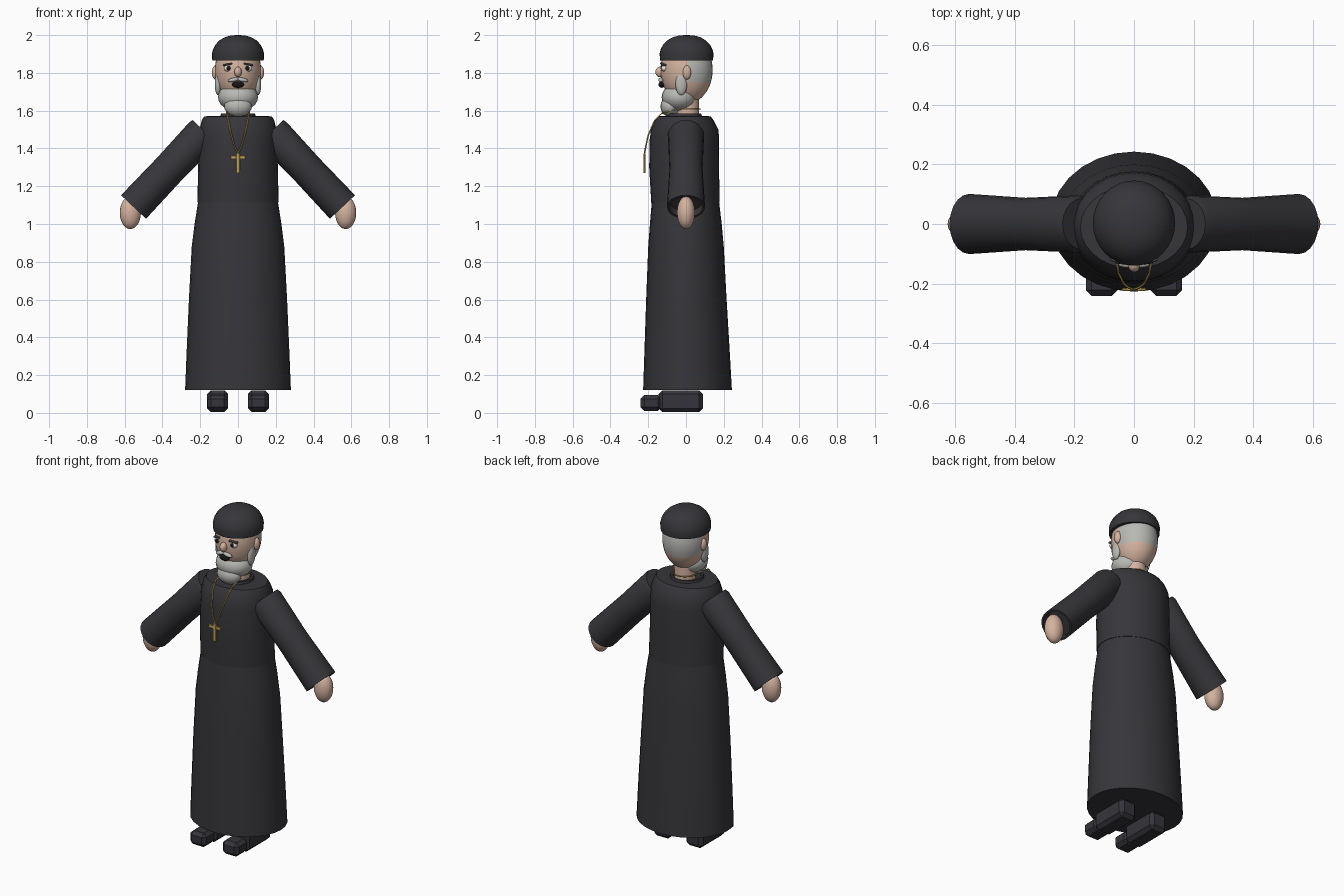
import bpy, bmesh, math
from mathutils import Vector, Matrix

if "Cube" in bpy.data.objects:
    bpy.data.objects.remove(bpy.data.objects["Cube"])


def material(name, rgb):
    m = bpy.data.materials.new(name)
    m.diffuse_color = (*rgb, 1)
    m.use_nodes = True
    m.node_tree.nodes["Principled BSDF"].inputs["Base Color"].default_value = m.diffuse_color
    return m


ROBE = material("black cloth", (0.037, 0.037, 0.043))
SHOE = material("shoe leather", (0.034, 0.034, 0.043))
SKIN = material("skin", (0.66, 0.45, 0.35))
GREY = material("grey hair", (0.48, 0.48, 0.46))
BROW = material("dark grey hair", (0.12, 0.11, 0.10))
WHITE = material("eye white", (0.75, 0.75, 0.73))
DARK = material("black", (0.008, 0.008, 0.009))
GOLD = material("gold", (0.52, 0.37, 0.10))


def finish(bm, name, *mats, smooth=True, angle=40):
    bmesh.ops.recalc_face_normals(bm, faces=bm.faces)
    me = bpy.data.meshes.new(name)
    bm.to_mesh(me)
    bm.free()
    ob = bpy.data.objects.new(name, me)
    bpy.context.collection.objects.link(ob)
    for m in mats:
        me.materials.append(m)
    if smooth:
        bpy.ops.object.select_all(action='DESELECT')
        ob.select_set(True)
        bpy.context.view_layer.objects.active = ob
        bpy.ops.object.shade_smooth_by_angle(angle=math.radians(angle))
    return ob


def loft(name, rings, mat, n=28, matrix=Matrix()):
    """Skin of elliptical rings (height, x radius, y radius, y centre), capped at both ends."""
    bm = bmesh.new()
    loops = []
    for z, rx, ry, cy in rings:
        loops.append([bm.verts.new(matrix @ Vector((rx * math.cos(2 * math.pi * i / n),
                                                    cy + ry * math.sin(2 * math.pi * i / n), z)))
                      for i in range(n)])
    for a, b in zip(loops, loops[1:]):
        for i in range(n):
            j = (i + 1) % n
            bm.faces.new((a[i], a[j], b[j], b[i]))
    bm.faces.new(loops[0])
    bm.faces.new(loops[-1])
    return finish(bm, name, mat)


def ball_mesh(centre, radii, u=24, v=16, rot=Matrix()):
    bm = bmesh.new()
    bmesh.ops.create_uvsphere(bm, u_segments=u, v_segments=v, radius=1)
    bm.transform(Matrix.Translation(centre) @ rot @ Matrix.Diagonal((*radii, 1)))
    return bm


def ball(name, centre, radii, mat, rot=Matrix(), u=20, v=12):
    return finish(ball_mesh(centre, radii, u, v, rot), name, mat)


def box(name, centre, size, mat, bevel=0.0, rot=Matrix()):
    bm = bmesh.new()
    bmesh.ops.create_cube(bm, size=1)
    bm.transform(Matrix.Diagonal((*size, 1)))
    if bevel:
        bmesh.ops.bevel(bm, geom=bm.edges[:], offset=bevel, segments=1, affect='EDGES')
    bm.transform(Matrix.Translation(centre) @ rot)
    return finish(bm, name, mat, smooth=False)


def tube(name, points, radius, mat, cyclic=False):
    cu = bpy.data.curves.new(name, 'CURVE')
    cu.dimensions = '3D'
    cu.bevel_depth = radius
    cu.bevel_resolution = 1
    sp = cu.splines.new('POLY')
    sp.points.add(len(points) - 1)
    for p, co in zip(sp.points, points):
        p.co = (*co, 1)
    sp.use_cyclic_u = cyclic
    cu.materials.append(mat)
    ob = bpy.data.objects.new(name, cu)
    bpy.context.collection.objects.link(ob)
    return ob


# Robe
loft("skirt", [(0.12, 0.28, 0.235, 0.008), (0.3, 0.273, 0.227, 0.006), (0.6, 0.26, 0.213, 0.002),
               (0.88, 0.245, 0.2, 0), (1.0, 0.23, 0.19, -0.001), (1.12, 0.211, 0.178, -0.003)], ROBE)
loft("robe_top", [(1.115, 0.215, 0.181, -0.003), (1.3, 0.211, 0.185, -0.01), (1.45, 0.206, 0.184, -0.008),
                  (1.5, 0.204, 0.178, -0.007), (1.545, 0.193, 0.158, -0.009),
                  (1.57, 0.18, 0.14, -0.01), (1.573, 0.09, 0.09, -0.01)], ROBE)
loft("collar", [(1.56, 0.098, 0.098, -0.01), (1.585, 0.09, 0.09, -0.01), (1.585, 0.078, 0.078, -0.01),
                (1.575, 0.075, 0.075, -0.01)], ROBE)

# Arms, hands and shoes
for s, side in ((-1, "left"), (1, "right")):
    start, end = Vector((s * 0.176, 0, 1.49)), Vector((s * 0.553, 0, 1.09))
    axis = (end - start).normalized()
    across = Vector((0, 1, 0)).cross(axis)
    m = Matrix((across, (0, 1, 0), axis)).transposed().to_4x4()
    m.translation = start
    length = (end - start).length
    loft(side + "_sleeve", [(0, 0.088, 0.085, 0), (0.02, 0.093, 0.096, 0), (length * 0.5, 0.088, 0.088, 0),
                            (length, 0.091, 0.101, 0), (length, 0.08, 0.09, 0),
                            (length - 0.04, 0.075, 0.085, 0)], ROBE, 20, m)
    ball(side + "_hand", (s * 0.57, 0, 1.06), (0.056, 0.048, 0.087), SKIN)
    box(side + "_shoe_heel", (s * 0.108, -0.028, 0.062), (0.112, 0.235, 0.115), SHOE, 0.02)
    box(side + "_shoe_toe", (s * 0.108, -0.185, 0.052), (0.108, 0.112, 0.083), SHOE, 0.02)

# Neck and head, with grey hair on the back of the skull
loft("neck", [(1.55, 0.06, 0.06, 0.01), (1.7, 0.058, 0.058, 0.01)], SKIN, 20)
bm = ball_mesh((0, 0.003, 1.815), (0.122, 0.138, 0.178), 32, 24)
for co, no in (((0, 0, 1.75), (0, 0, 1)), ((0, 0.015, 0), (0, 1, 0))):
    bmesh.ops.bisect_plane(bm, geom=bm.verts[:] + bm.edges[:] + bm.faces[:], plane_co=co, plane_no=no)
for f in bm.faces:
    c = f.calc_center_median()
    f.material_index = 1 if c.z > 1.75 and c.y > 0.015 else 0
finish(bm, "head", SKIN, GREY)

# Cap
loft("cap", [(1.866, 0.136, 0.14, 0.003), (1.9, 0.138, 0.143, 0.003), (1.925, 0.132, 0.137, 0.003),
             (1.95, 0.119, 0.124, 0.003), (1.972, 0.098, 0.102, 0.003), (1.988, 0.072, 0.075, 0.003),
             (1.997, 0.042, 0.044, 0.003), (2.0, 0.01, 0.01, 0.003)], ROBE, 32)

# Beard and face
ball("beard", (0, -0.035, 1.672), (0.106, 0.094, 0.076), GREY)
ball("beard_tip", (0, -0.085, 1.622), (0.073, 0.05, 0.055), GREY)
ball("mouth", (0, -0.128, 1.738), (0.032, 0.018, 0.017), DARK)
ball("nose", (0, -0.137, 1.805), (0.02, 0.025, 0.028), SKIN)
for s, side in ((-1, "left"), (1, "right")):
    tilt = Matrix.Rotation(s * 0.2, 4, 'Y')
    ball(side + "_moustache", (s * 0.024, -0.133, 1.763), (0.03, 0.014, 0.011), GREY, tilt)
    ball(side + "_ear", (s * 0.12, 0.005, 1.802), (0.018, 0.022, 0.037), SKIN)
    ball(side + "_sideburn", (s * 0.106, -0.025, 1.742), (0.017, 0.031, 0.06), GREY)
    ball(side + "_eye", (s * 0.053, -0.114, 1.824), (0.022, 0.017, 0.017), WHITE)
    ball(side + "_pupil", (s * 0.051, -0.127, 1.825), (0.011, 0.007, 0.012), DARK)
    box(side + "_eyebrow", (s * 0.054, -0.12, 1.845), (0.05, 0.022, 0.01), BROW, 0.003,
        Matrix.Rotation(s * 0.3, 4, 'Z') @ tilt)

# Chain and cross pendant
for s, side in ((-1, "left"), (1, "right")):
    tube(side + "_chain", [(s * 0.062, -0.06, 1.605), (s * 0.058, -0.13, 1.585), (s * 0.052, -0.165, 1.55),
                           (s * 0.035, -0.2, 1.47), (s * 0.018, -0.213, 1.41), (0, -0.22, 1.375)],
         0.004, GOLD)
tube("neck_chain", [(0.066 * math.cos(a), 0.01 + 0.066 * math.sin(a), 1.608)
                    for a in (math.pi * 2 * i / 20 for i in range(20))], 0.003, GOLD, True)
box("cross_upright", (0, -0.22, 1.322), (0.022, 0.01, 0.106), GOLD, 0.002)
box("cross_bar", (0, -0.22, 1.353), (0.08, 0.009, 0.02), GOLD, 0.002)
